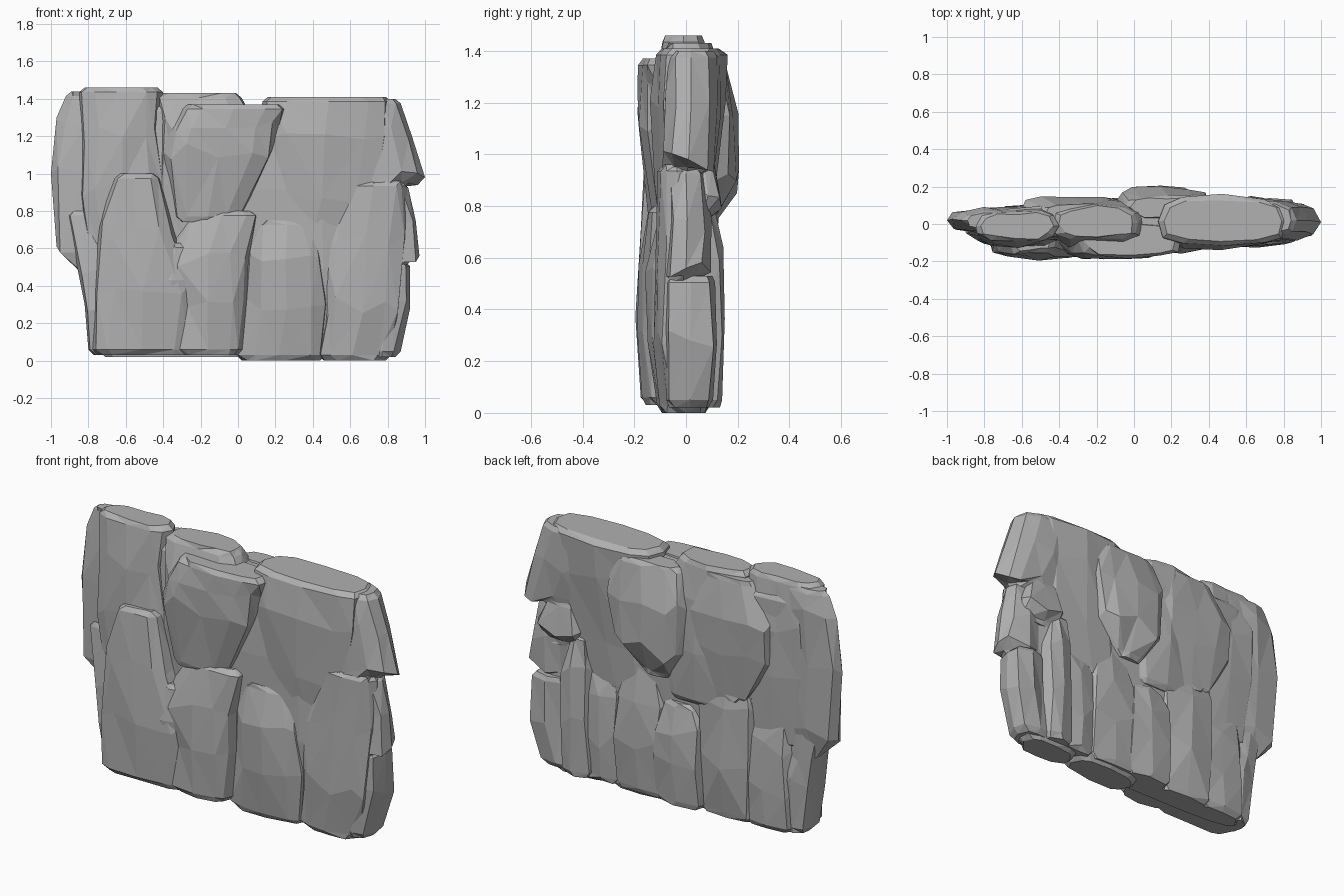
import bpy
import bmesh
import math
import random

random.seed(7)

default_cube = bpy.data.objects.get("Cube")
if default_cube:
    bpy.data.objects.remove(default_cube, do_unlink=True)

# One plain grey stone colour
stone = bpy.data.materials.new("grey_stone")
stone.use_nodes = True
stone_colour = (.44, .44, .44, 1)
stone.diffuse_color = stone_colour
stone.node_tree.nodes["Principled BSDF"].inputs["Base Color"].default_value = stone_colour


def signed_power(value, exponent):
    return math.copysign(abs(value) ** exponent, value)


def cap_ring(ring, inset):
    """Shrunken copy of an end ring, used for the chamfered rim."""
    z, left, right, front, back = ring
    middle_x, middle_y = (left + right) / 2, (front + back) / 2
    half_x = max((right - left) / 2 - inset, .02)
    half_y = (back - front) / 2 * .82
    return (z, middle_x - half_x, middle_x + half_x, middle_y - half_y, middle_y + half_y)


def rock(name, sides, rings, squareness=.7, inset=.03):
    """Loft a faceted stone through rings of (z, left, right, front, back)."""
    bottom, top = rings[0], rings[-1]
    levels = [cap_ring(bottom, inset)]
    levels.append((bottom[0] + .03, *bottom[1:]))
    levels.extend(rings[1:-1])
    levels.append((top[0] - .025, *top[1:]))
    levels.append(cap_ring(top, inset))

    # Each vertical ridge keeps its own depth from bottom to top
    ridge_depth = [random.uniform(.84, 1) for side in range(sides)]
    bm = bmesh.new()
    loops = []
    for index, (z, left, right, front, back) in enumerate(levels):
        is_end = index < 2 or index > len(levels) - 3
        loop = []
        for side in range(sides):
            angle = math.tau * side / sides
            across = signed_power(math.cos(angle), squareness)
            depth = signed_power(math.sin(angle), squareness) * ridge_depth[side]
            x = (left + right) / 2 + across * (right - left) / 2
            y = (front + back) / 2 + depth * (back - front) / 2
            if abs(across) < .98:
                x += random.uniform(-.015, .015)
                y += random.uniform(-.01, .01)
                if not is_end:
                    z_shift = random.uniform(-.05, .05)
                    loop.append(bm.verts.new((x, y, z + z_shift)))
                    continue
            loop.append(bm.verts.new((x, y, z)))
        loops.append(loop)

    for lower, upper in zip(loops, loops[1:]):
        for side in range(sides):
            following = (side + 1) % sides
            bm.faces.new((lower[side], lower[following], upper[following], upper[side]))
    bmesh.ops.triangulate(bm, faces=bm.faces[:])
    bm.faces.new(list(reversed(loops[0])))
    bm.faces.new(loops[-1])
    bmesh.ops.recalc_face_normals(bm, faces=bm.faces[:])

    mesh = bpy.data.meshes.new(name)
    bm.to_mesh(mesh)
    bm.free()
    mesh.materials.append(stone)
    stone_object = bpy.data.objects.new(name, mesh)
    bpy.context.collection.objects.link(stone_object)
    return stone_object


# Hidden middle that closes the gaps between the columns
rock("inner_core", 16, [
    (.02, -.74, .8, -.07, .09), (.5, -.76, .86, -.1, .1),
    (.95, -.84, .88, -.11, .12), (1.36, -.84, .8, -.09, .11)])

# Left end
rock("left_edge_slab", 8, [
    (.46, -.86, -.72, -.03, .05), (.61, -.97, -.66, -.05, .08), (1, -1, -.66, -.05, .09),
    (1.3, -.97, -.66, -.04, .09), (1.44, -.92, -.68, -.03, .07)])
rock("left_foot", 8, [
    (.03, -.8, -.6, -.1, .08), (.3, -.82, -.6, -.12, .09),
    (.5, -.86, -.62, -.12, .08), (.8, -.92, -.68, -.06, .06)])
rock("left_tall_column", 12, [
    (.5, -.8, -.4, -.13, .08), (.9, -.84, -.38, -.14, .1),
    (1.2, -.84, -.42, -.13, .11), (1.46, -.85, -.4, -.1, .08)])
rock("lower_left_column", 12, [
    (.03, -.78, -.24, -.17, .04), (.35, -.77, -.22, -.19, .04),
    (.7, -.75, -.34, -.18, .03), (1, -.68, -.42, -.16, 0)], .6)

# Centre front
rock("centre_top_column", 12, [
    (.62, -.4, .1, -.12, .12), (.95, -.44, .12, -.15, .14),
    (1.25, -.43, .1, -.16, .14), (1.43, -.43, .02, -.1, .11)])
rock("centre_front_bulge", 12, [
    (.74, -.34, .02, -.15, 0), (1.12, -.4, .18, -.2, 0),
    (1.25, -.36, .22, -.2, 0), (1.37, -.3, .25, -.19, .02)])
rock("lower_centre_column", 12, [
    (.03, -.36, .03, -.17, .04), (.3, -.36, .05, -.18, .04),
    (.55, -.4, .06, -.19, .02), (.8, -.26, .1, -.15, 0)])
rock("centre_ledge", 8, [
    (.25, -.45, -.24, -.17, 0), (.45, -.45, -.23, -.19, 0), (.63, -.42, -.24, -.17, 0)])
rock("lower_middle_column", 12, [
    (0, -.01, .47, -.12, .1), (.3, .03, .48, -.15, .1),
    (.55, .04, .46, -.16, .08), (.75, .08, .42, -.12, .06)])

# Right end
rock("upper_right_column", 12, [
    (.55, .16, .6, -.1, .1), (.85, .14, .74, -.13, .12),
    (1.2, .12, .8, -.15, .16), (1.41, .13, .82, -.13, .16)])
rock("right_overhang", 12, [
    (.92, .52, .91, -.1, .11), (.98, .5, 1, -.11, .13),
    (1.2, .45, .93, -.1, .14), (1.4, .4, .87, -.09, .13)], .85)
rock("lower_right_column", 12, [
    (0, .43, .82, -.1, .1), (.3, .45, .86, -.14, .1),
    (.65, .45, .9, -.13, .08), (.96, .57, .9, -.11, .04)])
rock("right_outer_block", 8, [
    (.5, .7, .92, -.09, .07), (.56, .7, .97, -.09, .09),
    (.75, .7, .95, -.09, .1), (.95, .68, .91, -.08, .08)])
rock("right_foot", 8, [
    (.02, .65, .87, -.09, .12), (.28, .7, .92, -.1, .13), (.53, .7, .92, -.09, .13)])

# Back
rock("back_upper_bulge", 12, [
    (.72, .02, .22, .02, .13), (.9, -.08, .35, .02, .21), (1.15, -.1, .4, .02, .21),
    (1.37, -.05, .4, .02, .16)], .8)
rock("back_left_bulge", 12, [
    (.7, -.45, -.2, .01, .12), (.95, -.6, -.05, 0, .15),
    (1.2, -.6, -.05, 0, .16), (1.4, -.5, -.1, 0, .12)], .8)
rock("back_right_knob", 8, [
    (.72, .6, .85, .02, .1), (.84, .58, .87, .02, .15), (.98, .62, .82, .02, .12)])

# Row of lower back columns: left, right, top height, depth
back_columns = [
    (-.72, -.4, .66, .11), (-.5, -.12, .85, .12), (-.18, .14, .6, .15),
    (.06, .4, .74, .13), (.34, .6, .66, .12), (.52, .72, .82, .15)]
for number, (left, right, height, depth) in enumerate(back_columns):
    rock(f"back_column_{number}", 8, [
        (.02, left, right, -.02, depth - .01), (height * .4, left, right, -.02, depth + .01),
        (height * .75, left, right, -.02, depth), (height, left + .04, right - .04, -.02, depth - .03)])
